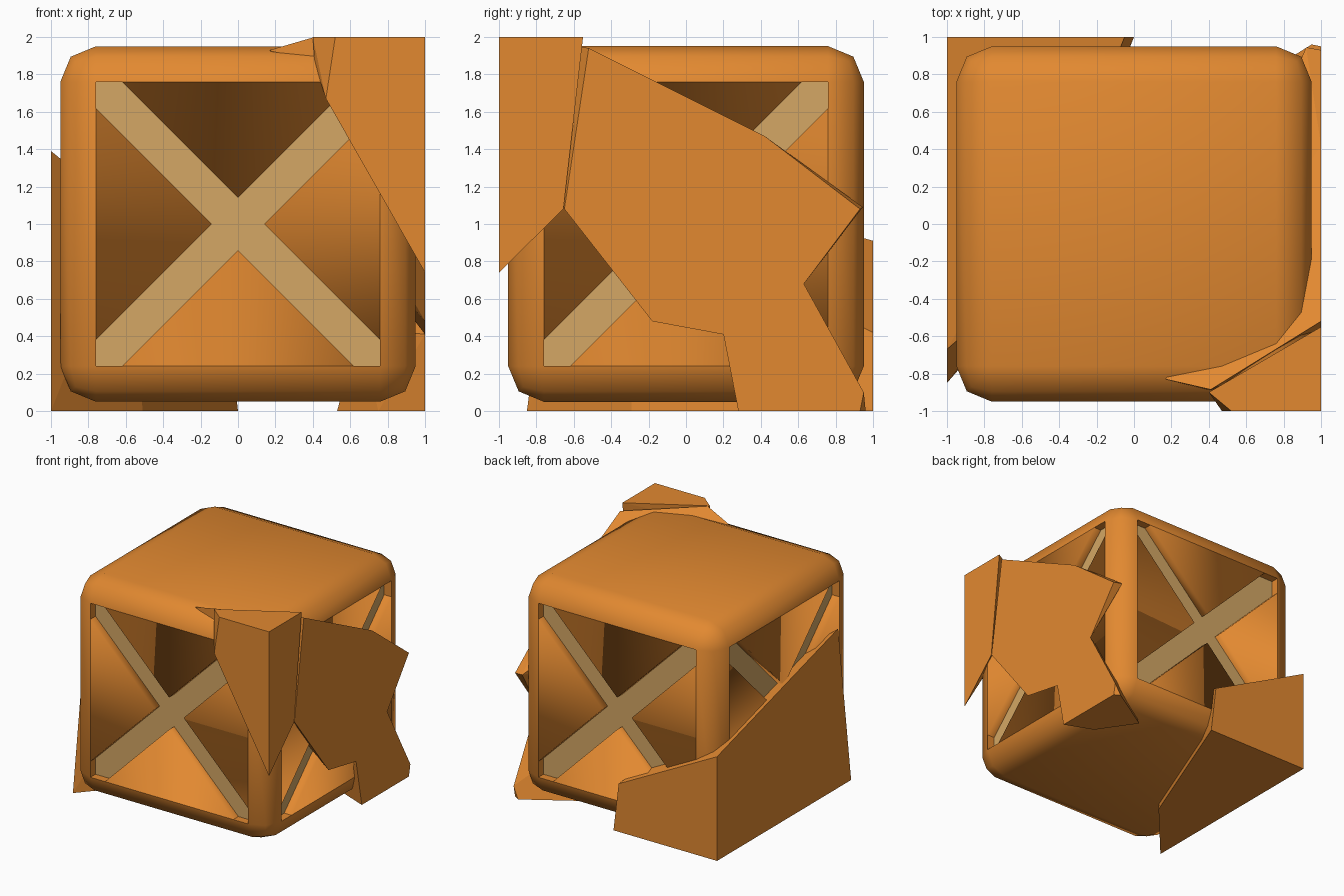
import bpy, bmesh, math
from mathutils import Matrix

if "Cube" in bpy.data.objects:
    bpy.data.objects.remove(bpy.data.objects["Cube"])


def material(name, col):
    m = bpy.data.materials.new(name)
    m.diffuse_color = (*col, 1)
    m.use_nodes = True
    m.node_tree.nodes["Principled BSDF"].inputs["Base Color"].default_value = m.diffuse_color
    return m


ORANGE = material("orange", (0.76, 0.25, 0.03))
TAN = material("tan", (0.66, 0.39, 0.13))


def finish(bm, name, mats, smooth=None):
    me = bpy.data.meshes.new(name)
    bm.to_mesh(me)
    bm.free()
    ob = bpy.data.objects.new(name, me)
    bpy.context.collection.objects.link(ob)
    for m in mats:
        me.materials.append(m)
    if smooth:
        bpy.ops.object.select_all(action='DESELECT')
        ob.select_set(True)
        bpy.context.view_layer.objects.active = ob
        bpy.ops.object.shade_smooth_by_angle(angle=math.radians(smooth))
    return ob


# Crate body: rounded cube, each side sunk to a tan floor that shows as the X brace
HALF, OPEN, DEPTH, W = 0.95, 0.76, 0.07, 0.14
bm = bmesh.new()
bmesh.ops.create_cube(bm, size=2 * HALF, matrix=Matrix.Translation((0, 0, 1)))
bmesh.ops.bevel(bm, geom=bm.edges[:], offset=HALF - OPEN, segments=2,
                profile=0.5, affect='EDGES')
bm.normal_update()
sides = [f for f in bm.faces if f.calc_area() > 1 and abs(f.normal.z) < 0.1]
for f in sides:
    n = f.normal.copy()
    floor = bmesh.ops.extrude_discrete_faces(bm, faces=[f])['faces'][0]
    floor.material_index = 1
    for v in floor.verts:
        v.co -= n * DEPTH
bmesh.ops.recalc_face_normals(bm, faces=bm.faces[:])
finish(bm, "crate_body", [ORANGE, TAN], 60)

# Side panels: four flush triangles per side, walled towards the brace grooves
TRI = [(OPEN - W, OPEN), (-OPEN + W, OPEN), (0, W)]
for i, side in enumerate(("front", "right", "back", "left")):
    bm = bmesh.new()
    for k in range(4):
        c, s = round(math.cos(k * math.pi / 2)), round(math.sin(k * math.pi / 2))
        pts = [(u * c - v * s, u * s + v * c) for u, v in TRI]
        top = [bm.verts.new((u, -HALF, v + 1)) for u, v in pts]
        low = [bm.verts.new((u, -HALF + DEPTH, v + 1)) for u, v in pts]
        panel = bm.faces.new(top)
        panel.normal_update()
        if panel.normal.y > 0:
            panel.normal_flip()
        for a, b in ((1, 2), (2, 0)):
            bm.faces.new((top[b], top[a], low[a], low[b]))
    bmesh.ops.rotate(bm, verts=bm.verts[:], cent=(0, 0, 0),
                     matrix=Matrix.Rotation(i * math.pi / 2, 3, 'Z'))
    bm.normal_update()
    finish(bm, side + "_panels", [ORANGE], 120)

# Broken outer shards: convex chunks of a two-unit block
SHARDS = {
    "shard_lower_back_left": [
        (-1, 1, 0), (0, 1, 0), (-0.05, 1, 0.42), (-1, 1, 0.91), (-1, -0.85, 0),
        (-1, -0.67, 1.39), (-0.51, -0.29, 0), (-0.58, -0.3, 1.05)],
    "shard_upper_front_right": [
        (1, -1, 2), (0.52, -1, 2), (0.4, -0.9, 2), (1, -0.55, 2), (1, -1, 0.74),
        (0.47, -1, 1.67), (1, -0.655, 1.08), (0.41, -0.9, 1.86)],
    "shard_right": [
        (1, -0.52, 1.94), (1, 0.42, 1.47), (1, 0.93, 1.08), (1, 0.63, 0.68),
        (1, 0.2, 0.41), (1, -0.18, 0.48), (1, -0.65, 1.08), (0.17, -0.83, 1.93),
        (0.41, -0.89, 1.86), (0.41, -0.885, 2), (0.92, 0.945, 1.09),
        (0.55, 0, 1.0)],
    "shard_lower_back_right": [
        (1, 0.2, 0.41), (1, 0.63, 0.68), (1, 0.95, 0.1), (1, 0.93, 0),
        (1, 0.28, 0), (0.95, 0.96, 0), (0.53, 0.7, 0), (0.75, 0.38, 0),
        (0.65, 0.6, 0.45)],
}
for name, pts in SHARDS.items():
    bm = bmesh.new()
    for p in pts:
        bm.verts.new(p)
    bmesh.ops.convex_hull(bm, input=bm.verts[:])
    loose = [v for v in bm.verts if not v.link_faces]
    bmesh.ops.delete(bm, geom=loose, context='VERTS')
    bmesh.ops.dissolve_limit(bm, angle_limit=math.radians(3),
                             verts=bm.verts[:], edges=bm.edges[:])
    bmesh.ops.recalc_face_normals(bm, faces=bm.faces[:])
    finish(bm, name, [ORANGE])
